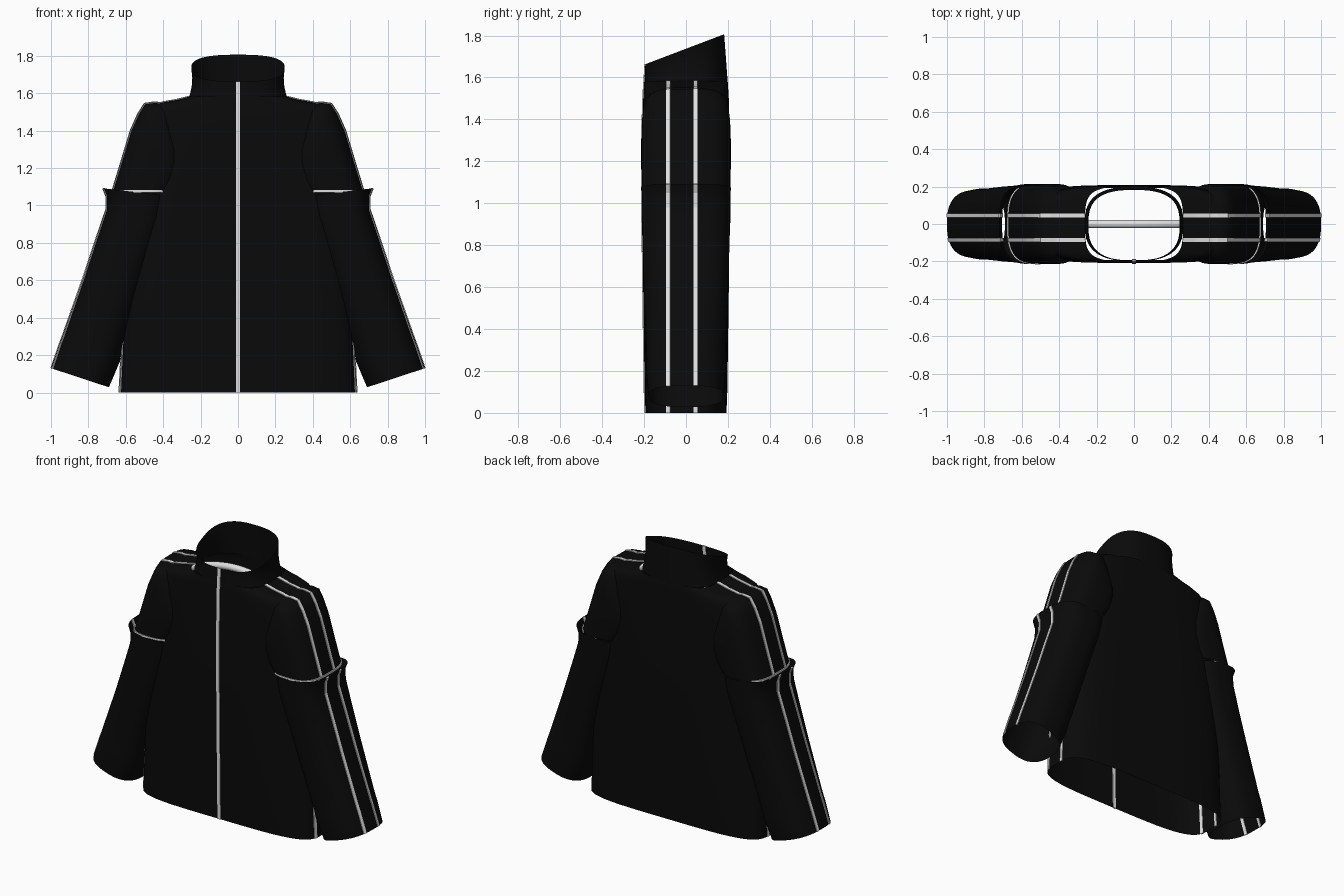
import bpy, bmesh, math

cube = bpy.data.objects.get("Cube")
if cube:
    bpy.data.objects.remove(cube, do_unlink=True)

SEG = 64


def material(name, rgb, rough):
    m = bpy.data.materials.new(name)
    m.use_nodes = True
    m.diffuse_color = (*rgb, 1)
    bsdf = m.node_tree.nodes["Principled BSDF"]
    bsdf.inputs["Base Color"].default_value = (*rgb, 1)
    bsdf.inputs["Roughness"].default_value = rough
    return m


BLACK = material("black fabric", (0.003, 0.003, 0.003), 0.9)
WHITE = material("pale trim", (0.75, 0.75, 0.75), 0.6)


def grid_object(name, rows, mat, closed=False, thickness=0):
    """Skin a list of point rows with quads."""
    bm = bmesh.new()
    vs = [[bm.verts.new(p) for p in row] for row in rows]
    n = len(rows[0])
    for r0, r1 in zip(vs, vs[1:]):
        for i in range(n if closed else n - 1):
            j = (i + 1) % n
            bm.faces.new((r0[i], r0[j], r1[j], r1[i]))
    bmesh.ops.recalc_face_normals(bm, faces=bm.faces)
    for f in bm.faces:
        f.smooth = closed
    me = bpy.data.meshes.new(name)
    bm.to_mesh(me)
    bm.free()
    me.materials.append(mat)
    ob = bpy.data.objects.new(name, me)
    bpy.context.collection.objects.link(ob)
    if thickness:
        mod = ob.modifiers.new("thickness", "SOLIDIFY")
        mod.thickness = thickness
        mod.offset = 0
    return ob


def place(section, u, y, side):
    """Point at u (-1 inner .. 1 outer) across a section."""
    (ox, oz), (ix, iz), b, n = section
    return (side * ((ox + ix) / 2 + u * (ox - ix) / 2), y, (oz + iz) / 2 + u * (oz - iz) / 2)


def ring_point(section, t, side):
    b, n = section[2:]
    c, s = math.cos(t), math.sin(t)
    u = math.copysign(abs(c) ** (2 / n), c)
    v = math.copysign(abs(s) ** (2 / n), s)
    return place(section, u, b * v, side)


def loft(name, sections, side=1):
    rows = [[ring_point(s, 2 * math.pi * i / SEG, side) for i in range(SEG)] for s in sections]
    return grid_object(name, rows, BLACK, closed=True)


def side_stripes(name, sections, side):
    """Two thin piping lines along the outer edge of a loft."""
    for label, y0 in (("front", -0.085), ("back", 0.045)):
        rows = []
        for s in sections:
            b, n = s[2:]
            rows.append([place(s, (1 - abs(y / b) ** n) ** (1 / n), y, side)
                         for y in (y0 - 0.01, y0 + 0.01)])
        grid_object(f"{name}_{label}_stripe", rows, WHITE, thickness=0.009)


# Torso: height, half width, half depth
TORSO = [(0, 0.635, 0.193), (0.1, 0.63, 0.197), (0.5, 0.61, 0.203), (0.9, 0.57, 0.208),
         (1.2, 0.53, 0.208), (1.4, 0.5, 0.207), (1.5, 0.485, 0.204), (1.535, 0.46, 0.202),
         (1.553, 0.4, 0.201), (1.565, 0.33, 0.2), (1.582, 0.262, 0.199)]
torso = [((a, z), (-a, z), b, 4) for z, a, b in TORSO]
loft("torso", torso)

# Upper sleeve: outer point, inner point, half depth, squareness
upper = [((0.40, 1.548), (0.36, 1.42), 0.17, 3), ((0.45, 1.552), (0.34, 1.37), 0.19, 3),
         ((0.50, 1.545), (0.32, 1.32), 0.203, 3), ((0.535, 1.49), (0.29, 1.25), 0.211, 3),
         ((0.575, 1.40), (0.285, 1.18), 0.214, 3), ((0.62, 1.25), (0.31, 1.11), 0.214, 3),
         ((0.675, 1.07), (0.35, 1.07), 0.211, 3)]

# Lower sleeve with a flared top lip and a cuff
lower = [((0.722, 1.092), (0.36, 1.05), 0.214, 3), ((0.705, 1.05), (0.37, 1.01), 0.212, 3),
         ((0.705, 0.98), (0.39, 0.93), 0.213, 3), ((0.76, 0.82), (0.45, 0.74), 0.206, 2.8),
         ((0.83, 0.61), (0.53, 0.5), 0.2, 2.7), ((0.94, 0.3), (0.625, 0.2), 0.188, 2.6),
         ((0.955, 0.26), (0.632, 0.165), 0.19, 2.6), ((1.0, 0.13), (0.69, 0.028), 0.18, 2.6)]

for side, label in ((1, "left"), (-1, "right")):
    loft(label + "_upper_sleeve", upper, side)
    loft(label + "_lower_sleeve", lower, side)
    for part, sections in (("torso", torso), ("upper_sleeve", upper), ("lower_sleeve", lower)):
        side_stripes(f"{label}_{part}", sections, side)
    # Piping around the elbow seam
    arc = [math.radians(-170 + 230 * i / 40) for i in range(41)]
    ring = [ring_point(upper[-1], t, side) for t in arc]
    grid_object(label + "_seam_piping",
                [[(x, y, z + dz) for x, y, z in ring] for dz in (0, 0.012)],
                WHITE, thickness=0.009)


# Collar with a slanted top edge
def collar_point(t, ang):
    a = 0.264 - 0.06 * t + 0.046 * t * t
    b = 0.199 - 0.011 * t
    c, s = math.cos(ang), math.sin(ang)
    x = a * math.copysign(abs(c) ** 0.75, c)
    y = b * math.copysign(abs(s) ** 0.75, s) - 0.006 * t
    top = 1.737 + 0.38 * y
    return (x, y, 1.575 + t * (top - 1.575))


STEPS = [i / 6 for i in range(7)]
grid_object("collar", [[collar_point(t, 2 * math.pi * i / SEG) for i in range(SEG)]
                       for t in STEPS], BLACK, closed=True)

# Front zip, from hem to collar edge
line = [(-b, z) for z, a, b in TORSO]
line += [collar_point(t, -math.pi / 2)[1:] for t in STEPS[1:]]
grid_object("front_zip", [[(-0.011, y, z), (0.011, y, z)] for y, z in line],
            WHITE, thickness=0.0095)

# Curved bar inside the neck
cu = bpy.data.curves.new("neck_bar", "CURVE")
cu.dimensions = "3D"
cu.bevel_depth = 0.022
cu.bevel_resolution = 4
sp = cu.splines.new("POLY")
sp.points.add(20)
for i, p in enumerate(sp.points):
    x = -0.4 + 0.04 * i
    p.co = (x, 0, 1.585 - 0.7 * x * x, 1)
sp.use_smooth = True
cu.materials.append(WHITE)
bpy.context.collection.objects.link(bpy.data.objects.new("neck_bar", cu))
